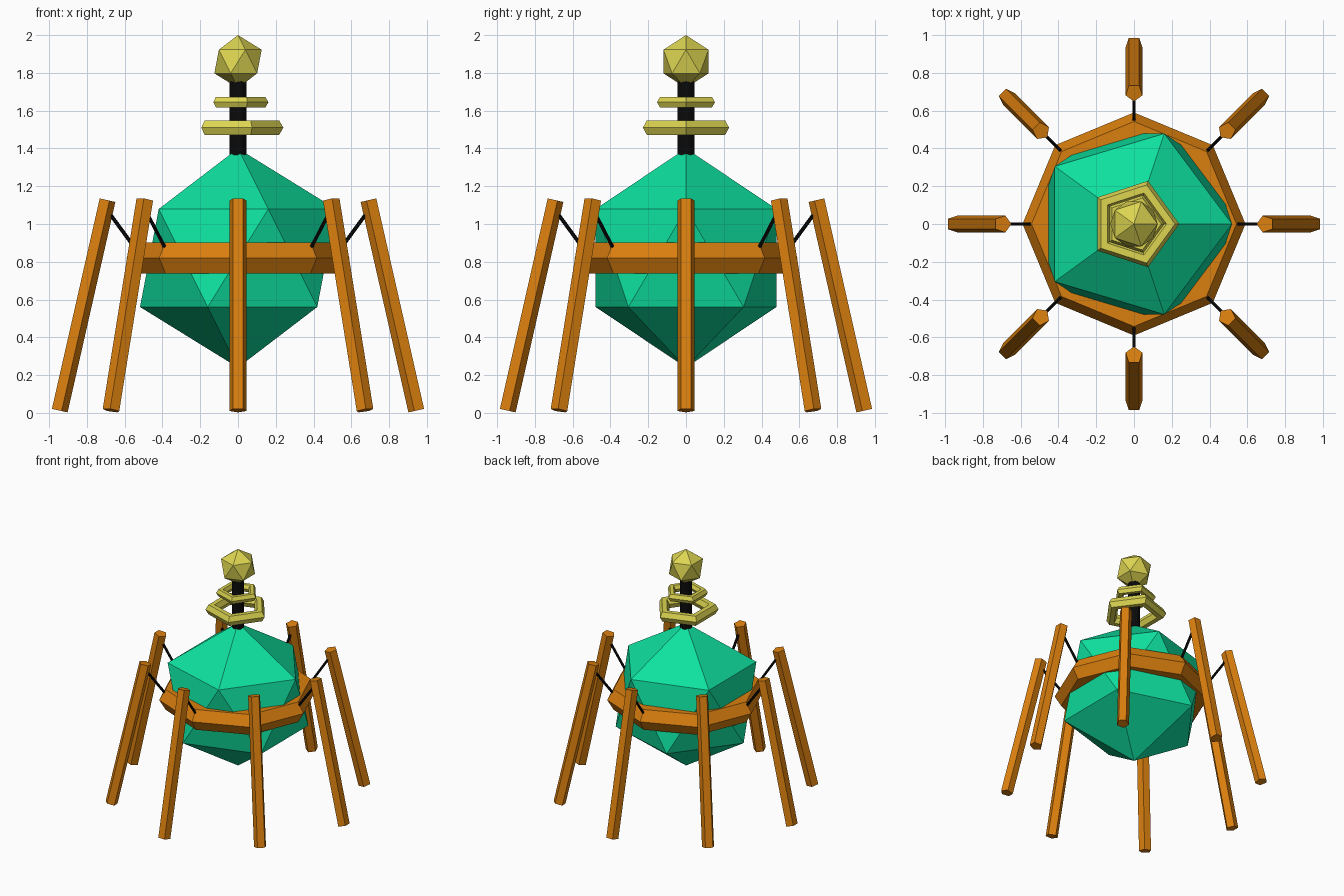
import bpy, bmesh
from math import sin, cos, pi
from mathutils import Vector, Matrix

if "Cube" in bpy.data.objects:
    bpy.data.objects.remove(bpy.data.objects["Cube"])


def material(name, rgb):
    m = bpy.data.materials.new(name)
    m.diffuse_color = (*rgb, 1)
    m.use_nodes = True
    m.node_tree.nodes["Principled BSDF"].inputs["Base Color"].default_value = m.diffuse_color
    return m


GREEN = material("green", (0.0044, 0.75, 0.345))
ORANGE = material("orange", (0.70, 0.212, 0.0044))
YELLOW = material("pale_yellow", (0.72, 0.66, 0.082))
BLACK = material("black", (0.003, 0.003, 0.003))


def finish(name, bm, mat):
    bmesh.ops.recalc_face_normals(bm, faces=bm.faces)
    mesh = bpy.data.meshes.new(name)
    bm.to_mesh(mesh)
    bm.free()
    mesh.materials.append(mat)
    ob = bpy.data.objects.new(name, mesh)
    bpy.context.collection.objects.link(ob)
    return ob


def ico(name, z, r, mat, squash=1.0):
    bm = bmesh.new()
    bmesh.ops.create_icosphere(bm, subdivisions=1, radius=r)
    for v in bm.verts:
        if abs(v.co.y) > 0.7 * r:
            v.co.y *= squash
        v.co.z += z
    return finish(name, bm, mat)


def torus(name, z, major, minor, sides, mat, section=6):
    bm = bmesh.new()
    rings = []
    for i in range(sides):
        a = 2 * pi * i / sides
        ring = []
        for j in range(section):
            b = 2 * pi * j / section
            r = major + minor * cos(b)
            ring.append(bm.verts.new((r * cos(a), r * sin(a), z + minor * sin(b))))
        rings.append(ring)
    for i in range(sides):
        p, q = rings[i], rings[(i + 1) % sides]
        for j in range(section):
            k = (j + 1) % section
            bm.faces.new((p[j], q[j], q[k], p[k]))
    return finish(name, bm, mat)


def rod(name, a, b, r, sides, mat, turn=0.0):
    """Prism from a to b in the xz plane, turned about z; first corner points to -x."""
    a, b = Vector(a), Vector(b)
    axis = (b - a).normalized()
    side = Vector((0, 1, 0))
    inward = axis.cross(side)
    if inward.x > 0:
        inward = -inward
    rot = Matrix.Rotation(turn, 3, 'Z')
    bm = bmesh.new()
    ends = []
    for p in (a, b):
        ends.append([bm.verts.new(rot @ (p + r * (cos(2 * pi * i / sides) * inward
                                                  + sin(2 * pi * i / sides) * side)))
                     for i in range(sides)])
    lo, hi = ends
    for i in range(sides):
        k = (i + 1) % sides
        bm.faces.new((lo[i], lo[k], hi[k], hi[i]))
    bm.faces.new(lo)
    bm.faces.new(hi)
    return finish(name, bm, mat)


# Faceted hull and its belt
ico("hull", 0.82, 0.58, GREEN, 0.97)
torus("belt_ring", 0.82, 0.495, 0.095, 8, ORANGE)

# Mast with two hoops and a ball on top
rod("mast", (0, 0, 1.34), (0, 0, 1.78), 0.045, 12, BLACK)
torus("large_hoop", 1.51, 0.195, 0.045, 5, YELLOW)
torus("small_hoop", 1.645, 0.128, 0.033, 5, YELLOW)
ico("mast_ball", 1.86, 0.14, YELLOW)

# Eight splayed legs, each tied to the belt by a strut
for n in range(8):
    t = n * pi / 4
    rod(f"leg_{n + 1}", (0.948, 0, 0.013), (0.695, 0, 1.127), 0.047, 5, ORANGE, t)
    rod(f"strut_{n + 1}", (0.54, 0, 0.865), (0.69, 0, 1.07), 0.01, 6, BLACK, t)
